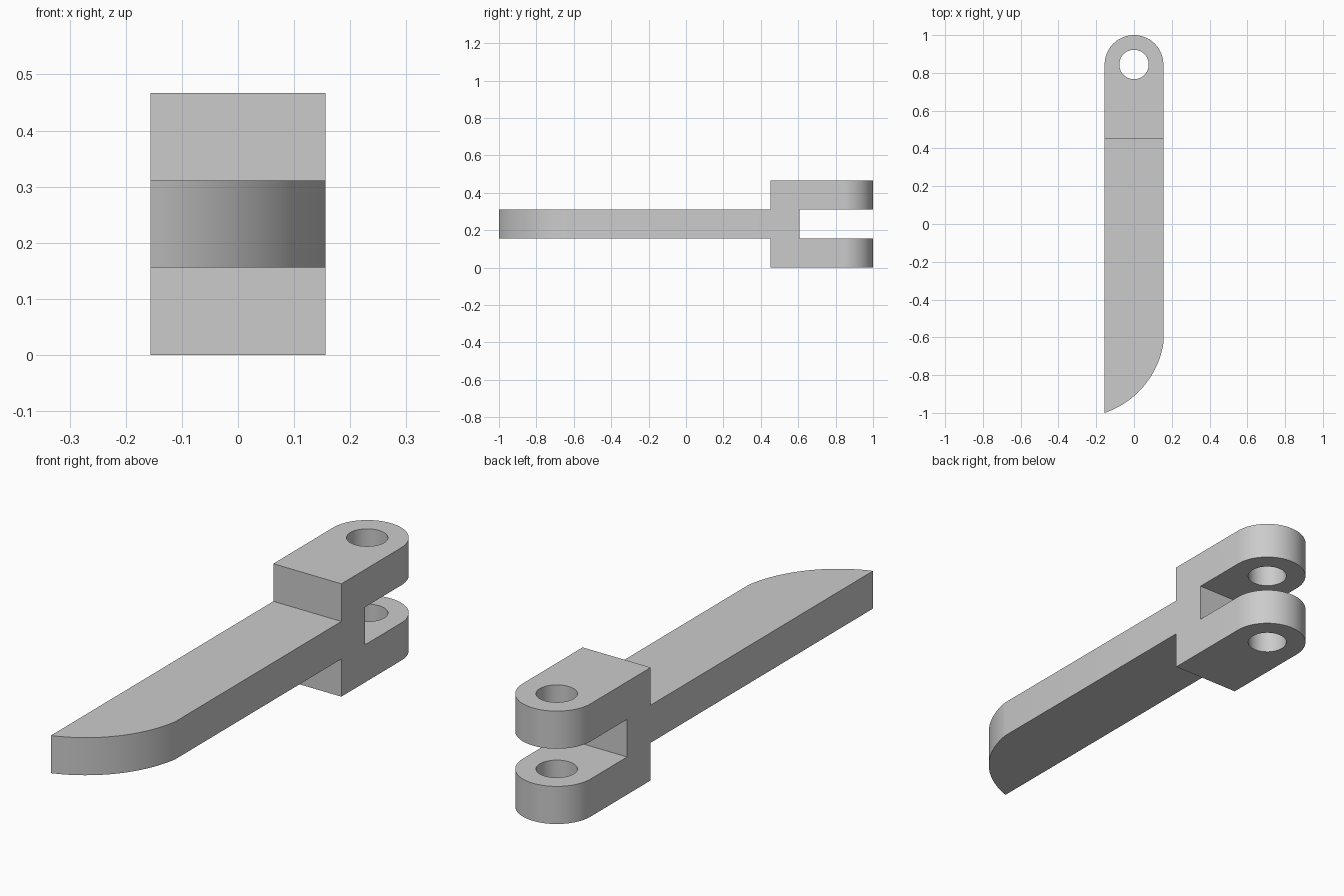
import bpy, bmesh, math
from mathutils import Vector

if "Cube" in bpy.data.objects:
    bpy.data.objects.remove(bpy.data.objects["Cube"], do_unlink=True)

HALF = 0.1556                  # half width, also the thickness of each layer
HEIGHT = 3 * HALF
STEP_Y, SLOT_Y = 0.453, 0.607  # front of the fork block, bottom of its slot
EYE_Y = 1 - HALF               # pin hole centre

grey = bpy.data.materials.new("plain grey")
grey.use_nodes = True
grey.diffuse_color = (0.6, 0.6, 0.6, 1)
grey.node_tree.nodes["Principled BSDF"].inputs["Base Color"].default_value = (0.6, 0.6, 0.6, 1)


def arc(cx, cy, r, start, end, steps):
    """Points along a circular arc, angles in radians."""
    angles = [start + (end - start) * i / steps for i in range(steps + 1)]
    return [(cx + r * math.cos(a), cy + r * math.sin(a)) for a in angles]


def extrude(name, outline, z0, z1):
    """Solid made by raising a flat counter-clockwise outline."""
    bm = bmesh.new()
    base = bm.faces.new([bm.verts.new((x, y, z0)) for x, y in outline])
    top = bmesh.ops.extrude_face_region(bm, geom=[base])["geom"]
    bmesh.ops.translate(bm, vec=(0, 0, z1 - z0),
                        verts=[v for v in top if isinstance(v, bmesh.types.BMVert)])
    bmesh.ops.recalc_face_normals(bm, faces=bm.faces)
    mesh = bpy.data.meshes.new(name)
    bm.to_mesh(mesh)
    bm.free()
    mesh.materials.append(grey)
    obj = bpy.data.objects.new(name, mesh)
    bpy.context.collection.objects.link(obj)
    return obj


def combine(obj, other, operation):
    """Apply a boolean and discard the second solid."""
    bpy.context.view_layer.objects.active = obj
    mod = obj.modifiers.new(operation.lower(), "BOOLEAN")
    mod.operation, mod.solver, mod.object = operation, "EXACT", other
    bpy.ops.object.modifier_apply(modifier=mod.name)
    bpy.data.objects.remove(other, do_unlink=True)


# Fork block with a rounded end
lever = extrude("fork_lever",
                [(-HALF, STEP_Y), (HALF, STEP_Y)] + arc(0, EYE_Y, HALF, 0, math.pi, 48),
                0, HEIGHT)

# Slot between the two prongs
slot = extrude("slot_cutter", [(-1, SLOT_Y), (1, SLOT_Y), (1, 2), (-1, 2)], HALF, 2 * HALF)
combine(lever, slot, "DIFFERENCE")

# Pin hole through both prongs
hole = extrude("hole_cutter", arc(0, EYE_Y, HALF / 2, 0, math.tau, 48)[:-1], -0.1, HEIGHT + 0.1)
combine(lever, hole, "DIFFERENCE")

# Flat arm with a curved, pointed tip
tip, shoulder, radius = Vector((-HALF, -1)), Vector((HALF, -0.632)), 3 * HALF
chord = shoulder - tip
offset = math.sqrt(radius ** 2 - (chord.length / 2) ** 2)
centre = (tip + shoulder) / 2 + Vector((-chord.y, chord.x)).normalized() * offset
start, end = [math.atan2(p.y - centre.y, p.x - centre.x) for p in (tip, shoulder)]
overlap = (STEP_Y + SLOT_Y) / 2
arm = extrude("arm", arc(centre.x, centre.y, radius, start, end, 24)
              + [(HALF, overlap), (-HALF, overlap)], HALF, 2 * HALF)
combine(lever, arm, "UNION")

# Smooth curved walls, sharp edges
bpy.ops.object.select_all(action="DESELECT")
lever.select_set(True)
bpy.context.view_layer.objects.active = lever
bpy.ops.object.shade_smooth_by_angle(angle=math.radians(20))
